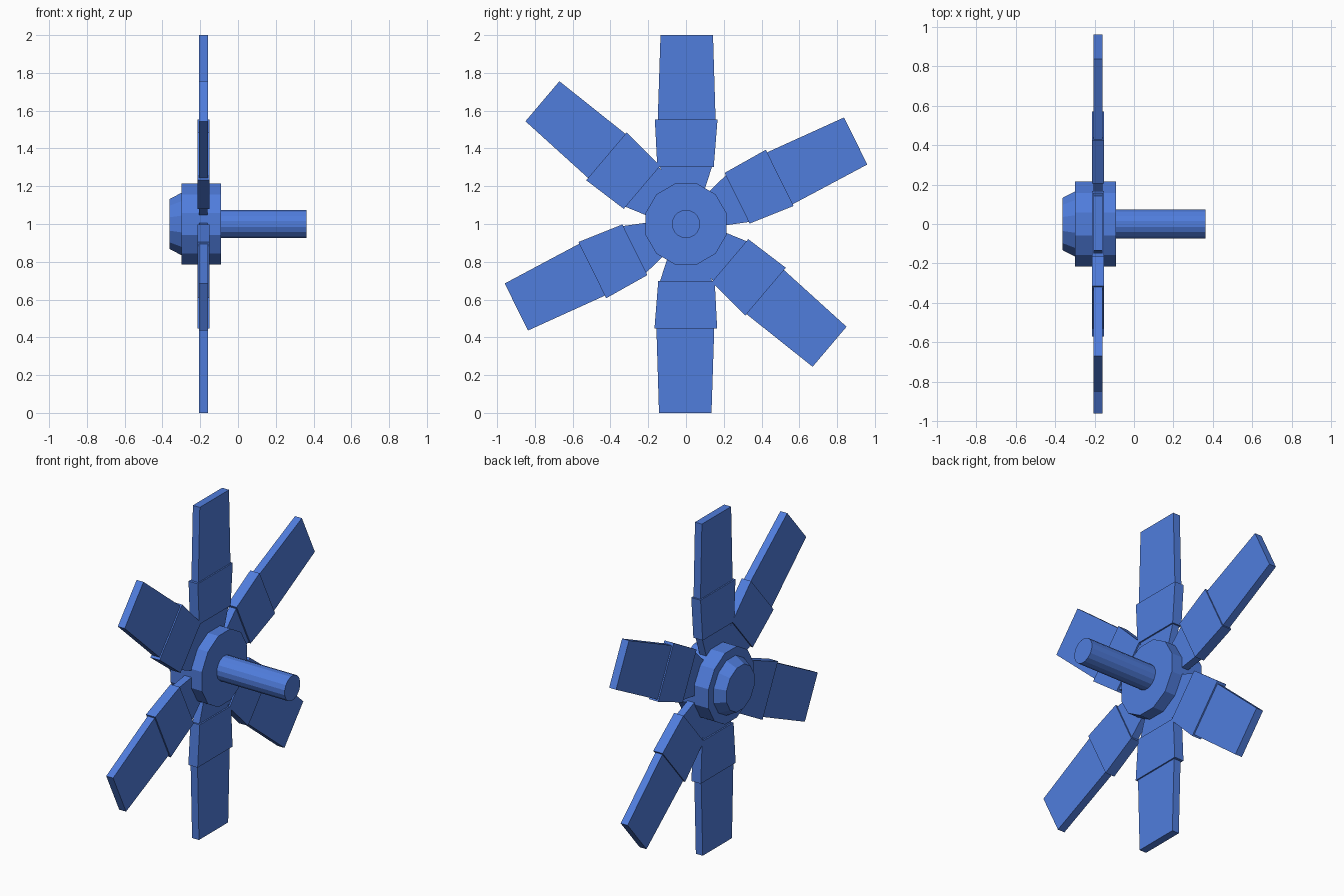
import bpy
import bmesh
from math import cos, sin, pi, radians
from mathutils import Matrix, Vector

cube = bpy.data.objects.get("Cube")
if cube:
    bpy.data.objects.remove(cube, do_unlink=True)

CENTRE = Vector((0, 0, 1))
BLADE_X = -0.183

blue = bpy.data.materials.new("blue")
blue.use_nodes = True
blue.diffuse_color = (0.08, 0.205, 0.72, 1)
bsdf = next(n for n in blue.node_tree.nodes if n.type == 'BSDF_PRINCIPLED')
bsdf.inputs["Base Color"].default_value = blue.diffuse_color


def loft(name, rings, matrix):
    """Closed solid through a list of rings with equal point counts."""
    bm = bmesh.new()
    loops = [[bm.verts.new(p) for p in ring] for ring in rings]
    n = len(loops[0])
    for a, b in zip(loops, loops[1:]):
        for i in range(n):
            j = (i + 1) % n
            bm.faces.new((a[i], a[j], b[j], b[i]))
    bm.faces.new(loops[0])
    bm.faces.new(loops[-1])
    bmesh.ops.recalc_face_normals(bm, faces=bm.faces)
    mesh = bpy.data.meshes.new(name)
    bm.to_mesh(mesh)
    bm.free()
    mesh.materials.append(blue)
    obj = bpy.data.objects.new(name, mesh)
    obj.matrix_world = matrix
    bpy.context.collection.objects.link(obj)
    return obj


def turned(name, profile, sides):
    """Faceted solid along x from (x, radius) pairs, with a flat on top."""
    angles = [2 * pi * (i + 0.5) / sides for i in range(sides)]
    rings = [[(x, r * sin(a), r * cos(a)) for a in angles] for x, r in profile]
    return loft(name, rings, Matrix.Translation(CENTRE))


def plate(name, inner, outer, thickness, matrix):
    """Tapered plate pointing up, from two (radius, y min, y max) sections."""
    h = thickness / 2
    rings = [[(-h, lo, z), (h, lo, z), (h, hi, z), (-h, hi, z)]
             for z, lo, hi in (inner, outer)]
    return loft(name, rings, matrix)


# Hub, nose and shaft
turned("hub", [(-0.30, 0.222), (-0.09, 0.222)], 12)
turned("nose", [(-0.3625, 0.137), (-0.29, 0.176)], 12)
turned("shaft", [(-0.10, 0.075), (0.3625, 0.075)], 16)

# Three opposed pairs of blades, each with a root, a collar and a paddle
for pair, angle in enumerate((0, 63.7, -49.7), 1):
    for side, turn in (("a", 0), ("b", 180)):
        m = (Matrix.Translation(CENTRE + Vector((BLADE_X, 0, 0)))
             @ Matrix.Rotation(-radians(angle + turn), 4, 'X'))
        tag = f"_{pair}{side}"
        plate("blade_root" + tag, (0.15, -0.088, 0.088), (0.31, -0.14, 0.14), 0.045, m)
        plate("blade_collar" + tag, (0.303, -0.152, 0.147), (0.553, -0.165, 0.167), 0.062, m)
        plate("blade_paddle" + tag, (0.54, -0.15, 0.157), (1.0, -0.135, 0.143), 0.046, m)
